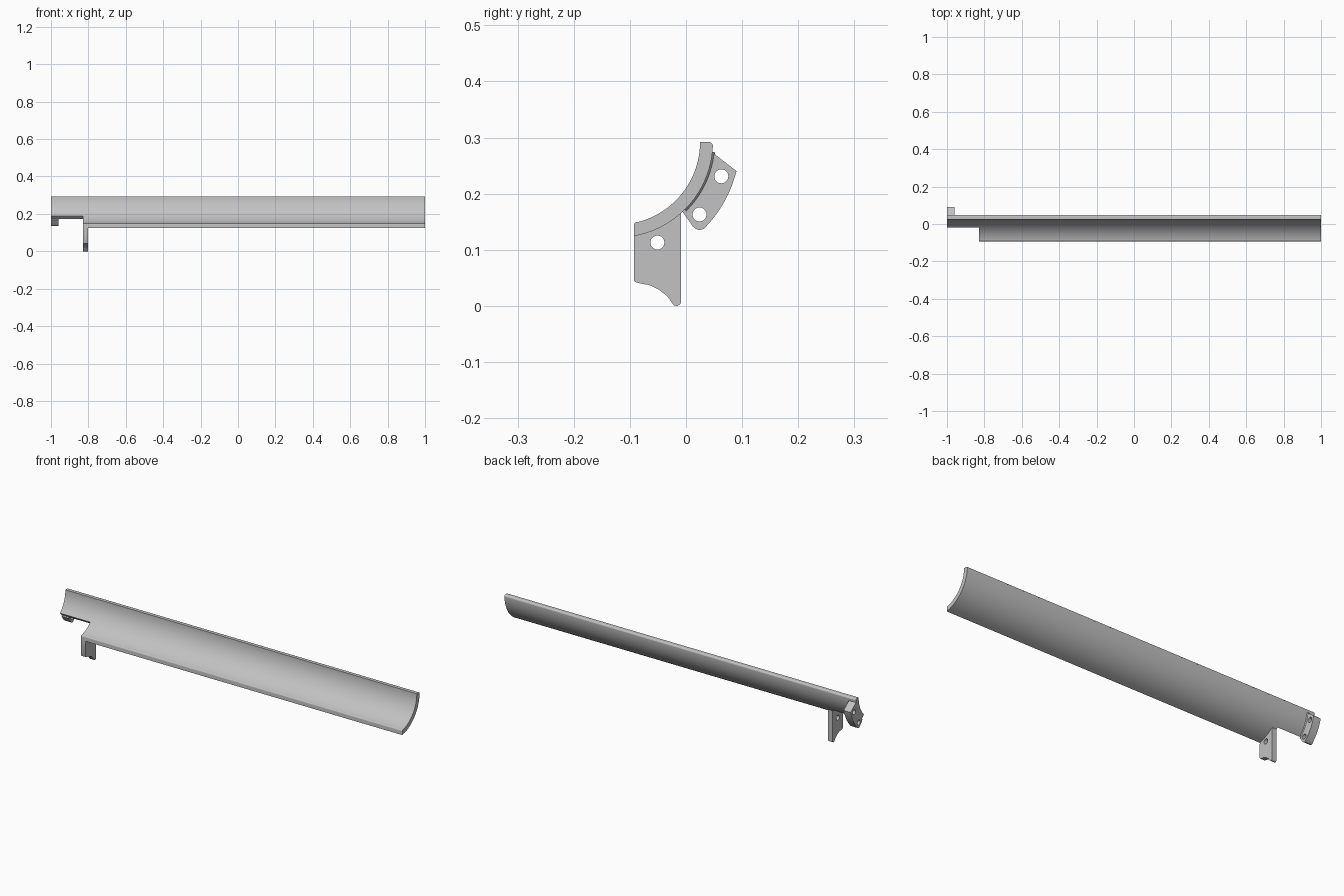
import bpy, bmesh
from math import radians, cos, sin, pi
from mathutils import Matrix

cube = bpy.data.objects.get("Cube")
if cube:
    bpy.data.objects.remove(cube, do_unlink=True)

grey = bpy.data.materials.new("light grey")
grey.use_nodes = True
grey.diffuse_color = (0.54, 0.54, 0.54, 1)
grey.node_tree.nodes["Principled BSDF"].inputs["Base Color"].default_value = grey.diffuse_color

# Shared trough axis and radii in the y-z plane
CY, CZ = -0.122, 0.292
R_IN, R_OUT = 0.147, 0.170


def arc(r, a0, a1, n=24, cy=CY, cz=CZ):
    angles = [radians(a0 + (a1 - a0) * i / n) for i in range(n + 1)]
    return [(cy + r * cos(a), cz + r * sin(a)) for a in angles]


def finish(obj):
    obj.data.materials.clear()
    obj.data.materials.append(grey)
    bpy.ops.object.select_all(action='DESELECT')
    obj.select_set(True)
    bpy.context.view_layer.objects.active = obj
    bpy.ops.object.shade_smooth_by_angle(angle=radians(30))


def add_mesh(name, bm):
    bmesh.ops.remove_doubles(bm, verts=bm.verts, dist=1e-5)
    bmesh.ops.recalc_face_normals(bm, faces=bm.faces)
    mesh = bpy.data.meshes.new(name)
    bm.to_mesh(mesh)
    bm.free()
    obj = bpy.data.objects.new(name, mesh)
    bpy.context.collection.objects.link(obj)
    return obj


def prism(name, outline, x0, x1, holes=()):
    """Extrude a y-z outline with round holes along x."""
    curve = bpy.data.curves.new(name + "_profile", 'CURVE')
    curve.dimensions = '2D'
    curve.fill_mode = 'BOTH'
    curve.extrude = (x1 - x0) / 2
    loops = [outline] + [arc(0.0125, 0, 345, 23, *h) for h in holes]
    for loop in loops:
        s = curve.splines.new('POLY')
        s.points.add(len(loop) - 1)
        for p, (y, z) in zip(s.points, loop):
            p.co = (y, z, 0, 1)
        s.use_cyclic_u = True
    helper = bpy.data.objects.new(name + "_profile", curve)
    bm = bmesh.new()
    flat = bpy.data.meshes.new_from_object(helper)
    bm.from_mesh(flat)
    bpy.data.objects.remove(helper)
    bpy.data.meshes.remove(flat)
    bpy.data.curves.remove(curve)
    turn = Matrix(((0, 0, 1, (x0 + x1) / 2), (1, 0, 0, 0), (0, 1, 0, 0), (0, 0, 0, 1)))
    bmesh.ops.transform(bm, matrix=turn, verts=bm.verts)
    return add_mesh(name, bm)


# Curved trough with softened long edges
outline = arc(R_OUT, -80.2, -2.5, 32)
outline += arc(0.008, 0, 90, 6, 0.040, 0.2845)
outline += arc(R_IN, 0, -76, 32)
outline += arc(0.006, 110, 180, 5, -0.087, 0.1435)
trough = prism("curved_trough", outline, -1, 1)

# Radial notch at the mounting end
notch = [(CY, CZ)] + arc(0.3, -110, -45, 4)
cutter = prism("notch_cutter", notch, -1.1, -0.828)
cutter.hide_render = True
cut = trough.modifiers.new("notch", 'BOOLEAN')
cut.operation = 'DIFFERENCE'
cut.solver = 'EXACT'
cut.object = cutter
bpy.context.view_layer.objects.active = trough
bpy.ops.object.modifier_apply(modifier="notch")
bpy.data.objects.remove(cutter, do_unlink=True)
finish(trough)

# Hanging leg with a scooped bottom and one hole
leg = arc(R_OUT - 0.001, -80, -48.2, 14)
leg += [(-0.009, 0.006)] + arc(0.008, 0, -140, 8, -0.017, 0.008)
leg += [(-0.031, 0.014), (-0.038, 0.021), (-0.047, 0.028), (-0.056, 0.033),
        (-0.065, 0.037), (-0.086, 0.041), (-0.091, 0.043), (-0.093, 0.047)]
finish(prism("hanging_leg", leg, -0.828, -0.802, [(-0.051, 0.113)]))

# Curved end flange with two holes
flange = arc(R_OUT - 0.001, -47, -6, 20)
flange += [(0.0905, 0.240)]
flange += arc(0.218, -13.8, -43, 12)
flange += [(0.032, 0.1375), (0.025, 0.135), (0.018, 0.137), (0.012, 0.142)]
finish(prism("end_flange", flange, -1, -0.96, [(0.063, 0.231), (0.024, 0.163)]))

# Small fillet where the flange meets the trough
bm = bmesh.new()
rings = []
for i in range(21):
    a = -45 + 39 * i / 20
    corners = [(-0.962, R_OUT - 0.001), (-0.962, R_OUT + 0.005), (-0.955, R_OUT - 0.001)]
    rings.append([bm.verts.new((x, *arc(r, a, a, 1)[0])) for x, r in corners])
for a, b in zip(rings, rings[1:]):
    for k in range(3):
        j = (k + 1) % 3
        bm.faces.new((a[k], a[j], b[j], b[k]))
bm.faces.new(rings[0])
bm.faces.new(rings[-1])
finish(add_mesh("flange_fillet", bm))
